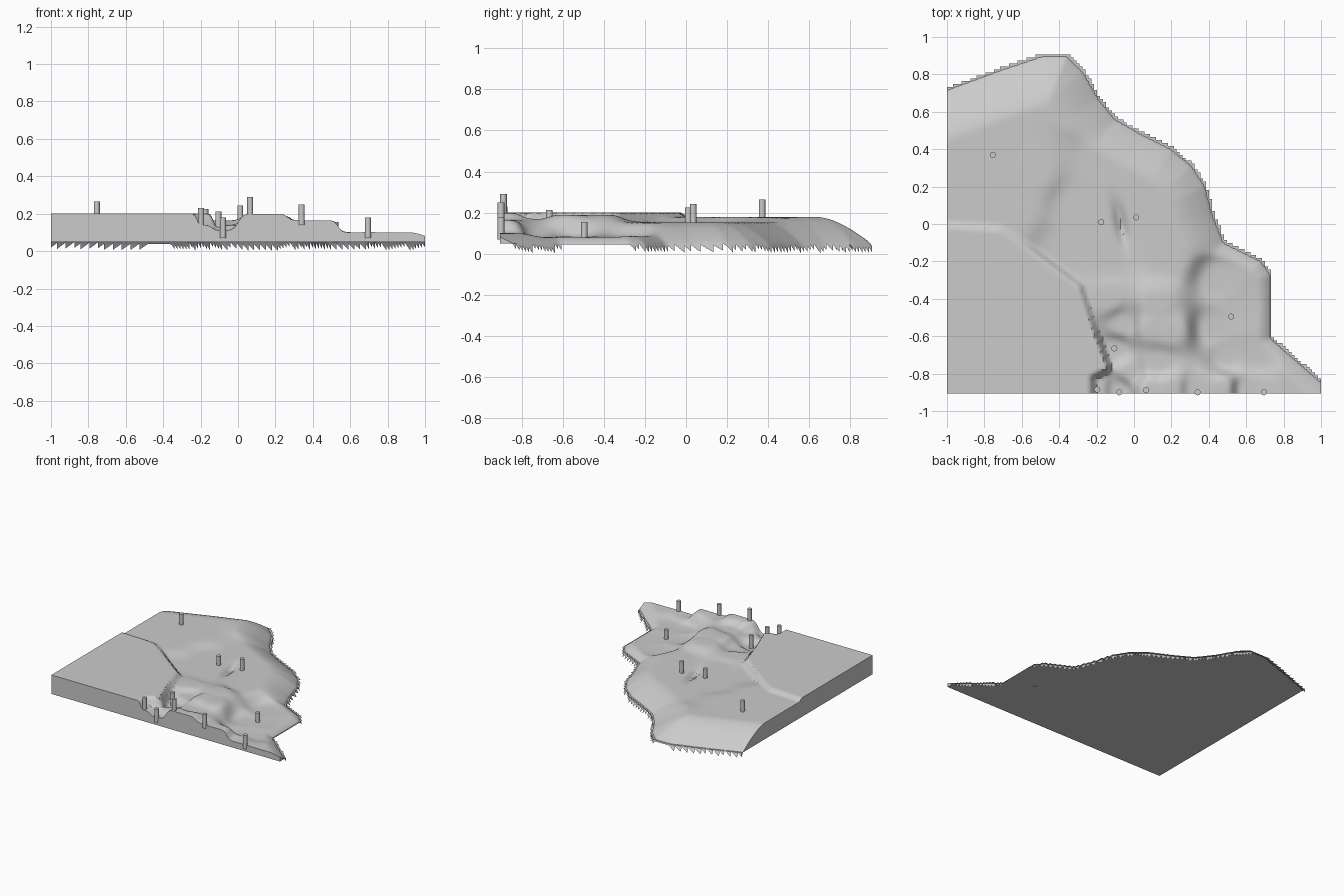
import bpy, bmesh, math
from mathutils import Vector
from mathutils.geometry import intersect_point_line

cube = bpy.data.objects.get("Cube")
if cube:
    bpy.data.objects.remove(cube, do_unlink=True)

BASE = 0.05
HALF_Y = 0.905
COLUMNS = 127
STEP = 2 / COLUMNS
ROWS = round(2 * HALF_Y / STEP)

stone = bpy.data.materials.new("plain_grey")
stone.use_nodes = True
stone.diffuse_color = (0.6, 0.6, 0.6, 1)
stone.node_tree.nodes["Principled BSDF"].inputs["Base Color"].default_value = stone.diffuse_color

# Sloping outer edge of the land, from the right side round to the back left
SHORE = [(1.03, -.87), (.73, -.61), (.73, -.27), (.68, -.2), (.48, -.1), (.42, .05),
         (.38, .2), (.31, .31), (.2, .4), (.04, .48), (-.1, .56), (-.19, .67),
         (-.27, .81), (-.36, .9), (-.48, .9), (-.72, .82), (-1.1, .68)]
LAND = SHORE + [(-1.1, -1), (1.03, -1)]

# High level platform with an abrupt rim
PLATFORM = [(-1.1, -.02), (-.72, -.04), (-.58, -.13), (-.3, -.34), (-.25, -.5),
            (-.15, -.77), (-.24, -.81), (-.24, -1), (-1.1, -1)]

# Terrace levels: height, then the spots that sit at that height
TERRACES = [
    (.2, [(.08, -.88), (.19, -.88)]),
    (.19, [(.12, -.42), (.2, -.58), (.09, -.56)]),
    (.18, [(-.75, .37), (-.9, .15), (-.4, .68), (-.56, .25), (-.64, .06), (-.8, .6)]),
    (.165, [(-.14, -.4), (.34, -.88), (.47, -.88), (.14, -.74)]),
    (.152, [(-.3, .1), (-.15, .35), (.15, .2), (.02, .05), (-.18, .02), (.24, -.05),
            (-.36, -.14), (-.12, -.2), (.18, -.2)]),
    (.14, [(-.2, -.88), (-.06, -.54), (-.02, -.8)]),
    (.11, [(-.1, -.67), (-.08, -.88)]),
    (.1, [(.6, -.88), (.85, -.88)]),
    (.08, [(.45, -.3), (.42, -.55), (.6, -.45), (.5, -.71), (.65, -.7)]),
]


def inside(x, y, polygon):
    """Even-odd test for a point in a polygon."""
    result = False
    for (ax, ay), (bx, by) in zip(polygon, polygon[1:] + polygon[:1]):
        if (ay > y) != (by > y) and x < ax + (y - ay) * (bx - ax) / (by - ay):
            result = not result
    return result


def distance(x, y, path):
    """Shortest distance from a point to an open path."""
    point = Vector((x, y, 0))
    best = 9.0
    for a, b in zip(path, path[1:]):
        start, end = Vector((*a, 0)), Vector((*b, 0))
        _, t = intersect_point_line(point, start, end)
        best = min(best, (start.lerp(end, max(0, min(1, t))) - point).length)
    return best


def smooth(t):
    t = max(0, min(1, t))
    return t * t * (3 - 2 * t)


def terraces(x, y):
    """Blend of the nearest terrace levels, with a small cleft in the middle."""
    total = weight = 0
    for level, spots in TERRACES:
        for sx, sy in spots:
            w = 1 / (((x - sx) ** 2 + (y - sy) ** 2) ** 2 + 1e-6)
            total += w * level
            weight += w
    cleft = math.exp(-((x + .07 + y * .2) / .03) ** 2 - (y / .11) ** 2)
    return total / weight - .035 * cleft


def height(x, y):
    """Final ground height; the fringe outside the shore dips under the base."""
    shore = distance(x, y, SHORE)
    if not inside(x, y, LAND):
        return max(0, BASE - 2.2 * shore)
    ground = terraces(x, y)
    rim = distance(x, y, PLATFORM)
    if inside(x, y, PLATFORM):
        ground = .2
    else:
        ground += (.2 - ground) * (1 - smooth(rim / .04))
    t = min(1, shore / (2 * (ground - BASE)))
    return BASE + (ground - BASE) * (1 - (1 - t) ** 1.6)


def add_object(name, bm):
    mesh = bpy.data.meshes.new(name)
    bm.to_mesh(mesh)
    bm.free()
    mesh.materials.append(stone)
    obj = bpy.data.objects.new(name, mesh)
    bpy.context.collection.objects.link(obj)
    bpy.ops.object.select_all(action="DESELECT")
    obj.select_set(True)
    bpy.context.view_layer.objects.active = obj
    bpy.ops.object.shade_smooth_by_angle(angle=math.radians(40))
    return obj


# Terrain surface on a square grid, trimmed in steps along the shore
bm = bmesh.new()
bmesh.ops.create_grid(bm, x_segments=COLUMNS, y_segments=ROWS, size=1)
for v in bm.verts:
    v.co.y *= HALF_Y
outer = [f for f in bm.faces if not any(inside(v.co.x, v.co.y, LAND) for v in f.verts)]
bmesh.ops.delete(bm, geom=outer, context="FACES")
surface = list(bm.faces)
for v in bm.verts:
    v.co.z = height(v.co.x, v.co.y)


def on_straight_side(edge):
    return (all(v.co.x < -.999 for v in edge.verts)
            or all(v.co.y < -HALF_Y + .001 for v in edge.verts)
            or all(v.co.x > .999 for v in edge.verts))


# Flat underside, then upright walls along the straight sides
under = bmesh.ops.duplicate(bm, geom=surface)["geom"]
for item in under:
    if isinstance(item, bmesh.types.BMVert):
        item.co.z = BASE
bmesh.ops.reverse_faces(bm, faces=[f for f in under if isinstance(f, bmesh.types.BMFace)])
surface_edges = {e for f in surface for e in f.edges}
sides = [e for e in surface_edges if e.is_boundary and on_straight_side(e)]
walls = bmesh.ops.extrude_edge_only(bm, edges=sides)["geom"]
for item in walls:
    if isinstance(item, bmesh.types.BMVert):
        item.co.z = BASE
wall_faces = [f for f in walls if isinstance(f, bmesh.types.BMFace)]
for f in wall_faces:
    f.normal_update()
    if f.normal.dot(f.calc_center_median()) < 0:
        f.normal_flip()
add_object("terrain", bm)

# Marker posts: position and height of the top
POSTS = [(-.755, .37, .265), (-.175, .01, .225), (.012, .035, .243), (.52, -.495, .155),
         (-.105, -.665, .213), (-.197, -.885, .23), (-.08, -.9, .18), (.065, -.888, .29),
         (.34, -.9, .25), (.695, -.9, .18)]
for x, y, top in POSTS:
    bm = bmesh.new()
    bmesh.ops.create_cone(bm, cap_ends=True, segments=16, radius1=.016, radius2=.016, depth=.11)
    bmesh.ops.translate(bm, verts=bm.verts, vec=(x, y, top - .055))
    add_object("marker_post", bm)
